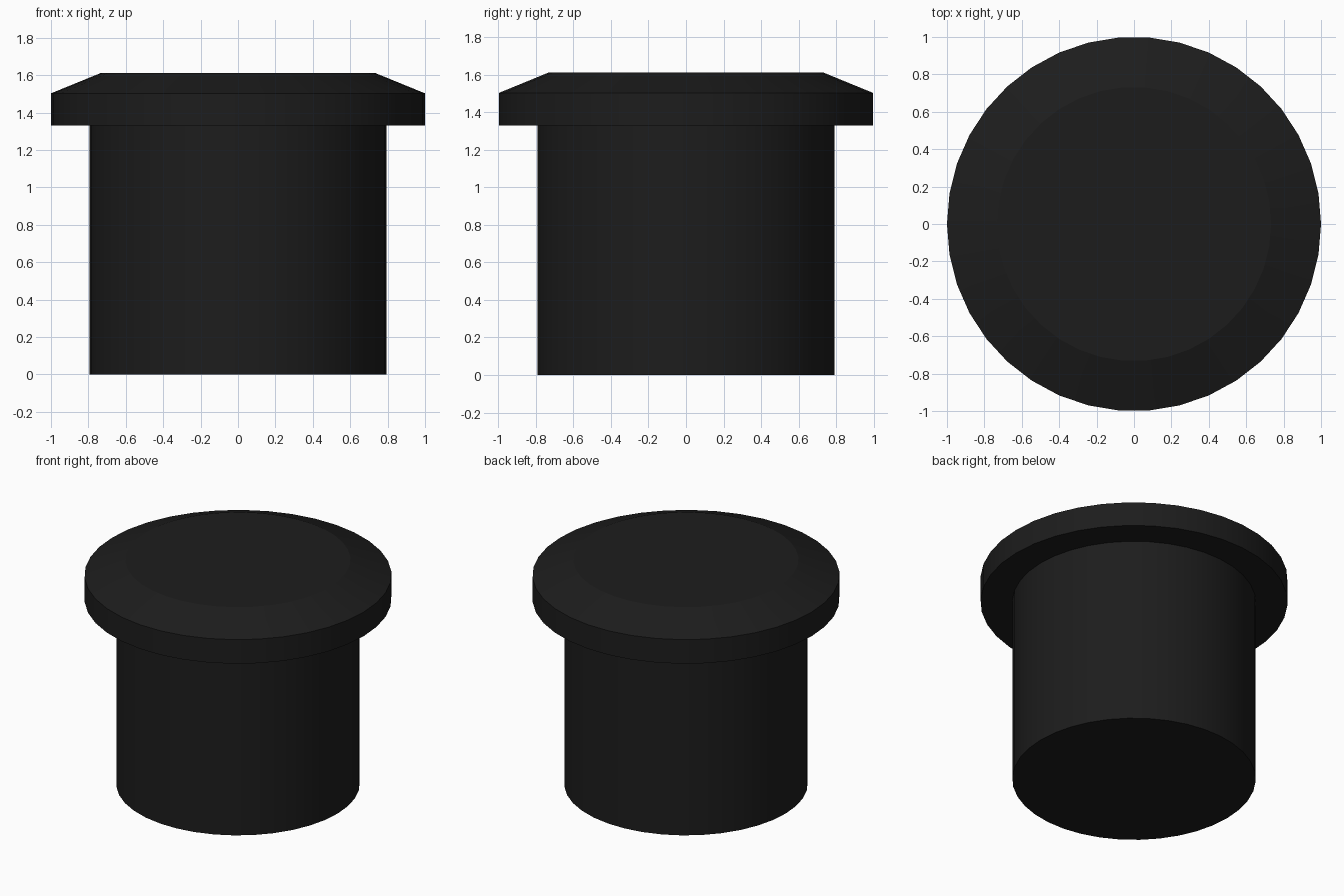
import bpy, bmesh, math

if "Cube" in bpy.data.objects:
    bpy.data.objects.remove(bpy.data.objects["Cube"])

SIDES = 38

# Dark rubber/plastic finish
dark = bpy.data.materials.new("dark_plastic")
dark.diffuse_color = (0.012, 0.012, 0.012, 1)
dark.use_nodes = True
dark.node_tree.nodes["Principled BSDF"].inputs["Base Color"].default_value = dark.diffuse_color


def lathe(name, profile):
    """Closed solid of revolution from (radius, z) points, bottom to top."""
    bm = bmesh.new()
    rings = [[bm.verts.new((r * math.cos(2 * math.pi * i / SIDES),
                            r * math.sin(2 * math.pi * i / SIDES), z))
              for i in range(SIDES)] for r, z in profile]
    for low, high in zip(rings, rings[1:]):
        for i in range(SIDES):
            j = (i + 1) % SIDES
            bm.faces.new((low[i], low[j], high[j], high[i]))
    bm.faces.new(rings[0][::-1])
    bm.faces.new(rings[-1])
    mesh = bpy.data.meshes.new(name)
    bm.to_mesh(mesh)
    bm.free()
    mesh.materials.append(dark)
    obj = bpy.data.objects.new(name, mesh)
    bpy.context.collection.objects.link(obj)
    bpy.ops.object.select_all(action='DESELECT')
    obj.select_set(True)
    bpy.context.view_layer.objects.active = obj
    bpy.ops.object.shade_smooth_by_angle(angle=math.radians(15))
    return obj


# Stem, stepped flange and bevelled cap in one continuous profile
lathe("flanged_plug", [(0.793, 0), (0.793, 1.33), (1.0, 1.33),
                       (1.0, 1.503), (0.733, 1.612)])
